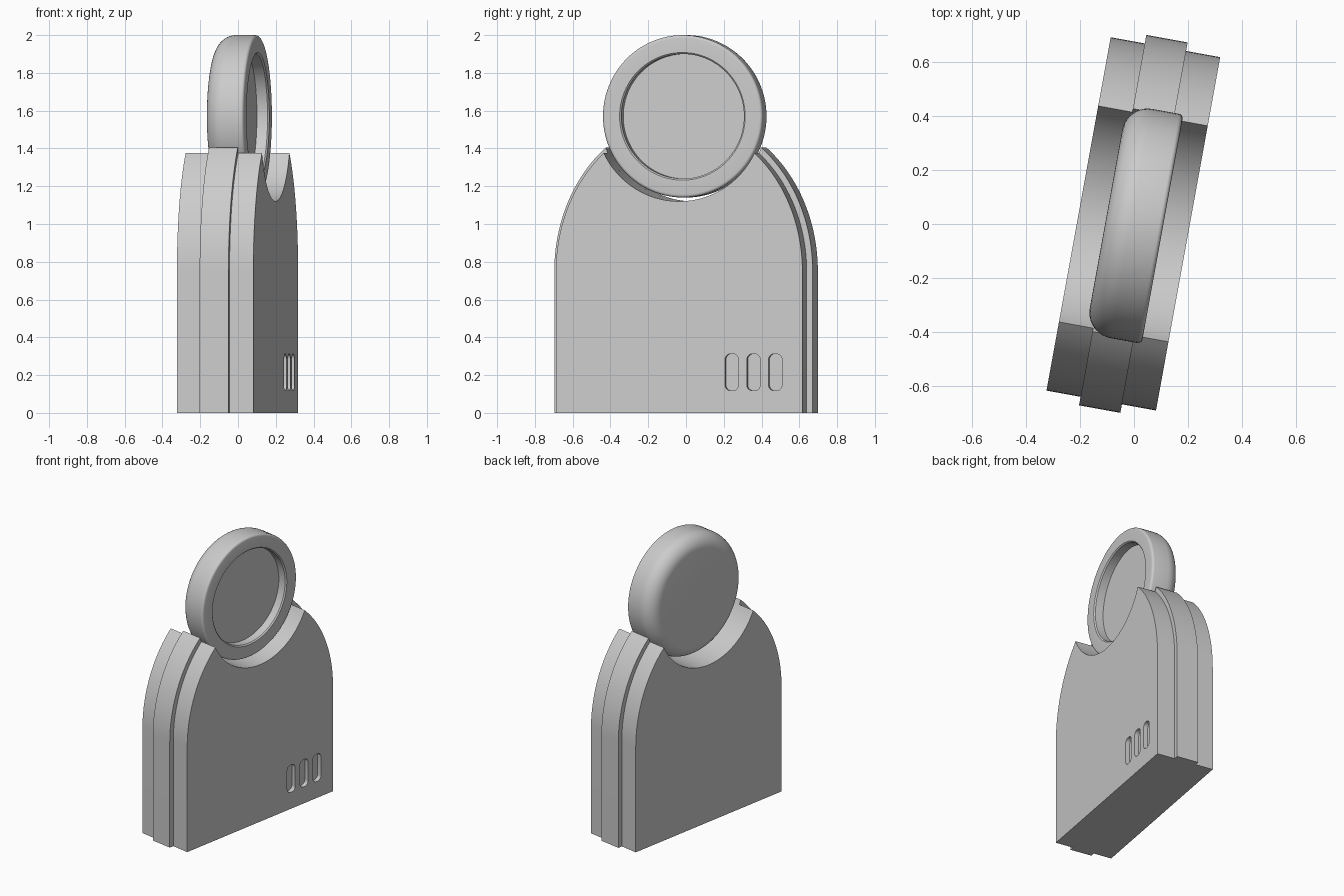
import bpy, bmesh
from math import sin, cos, pi, sqrt, radians
from mathutils import Matrix, Vector

if "Cube" in bpy.data.objects:
    bpy.data.objects.remove(bpy.data.objects["Cube"])

TURN = Matrix.Rotation(radians(-10.3), 4, 'Z')
HEAD_Z = 1.57
CUT_R = 0.45
SPRING = 0.75

grey = bpy.data.materials.new("plain_grey")
grey.use_nodes = True
grey.diffuse_color = (0.6, 0.6, 0.6, 1)
grey.node_tree.nodes["Principled BSDF"].inputs["Base Color"].default_value = (0.6, 0.6, 0.6, 1)


def finish(bm, name):
    bmesh.ops.recalc_face_normals(bm, faces=bm.faces)
    mesh = bpy.data.meshes.new(name)
    bm.to_mesh(mesh)
    bm.free()
    mesh.materials.append(grey)
    obj = bpy.data.objects.new(name, mesh)
    bpy.context.collection.objects.link(obj)
    obj.matrix_world = TURN
    return obj


def activate(obj):
    bpy.ops.object.select_all(action='DESELECT')
    obj.select_set(True)
    bpy.context.view_layer.objects.active = obj


def smooth(obj):
    activate(obj)
    bpy.ops.object.shade_smooth_by_angle(angle=radians(30))


def prism(name, outline, x0, x1):
    """Extrude a (y, z) outline between two x positions."""
    bm = bmesh.new()
    face = bm.faces.new([bm.verts.new((x0, y, z)) for y, z in outline])
    new = bmesh.ops.extrude_face_region(bm, geom=[face])["geom"]
    verts = [v for v in new if isinstance(v, bmesh.types.BMVert)]
    bmesh.ops.translate(bm, verts=verts, vec=(x1 - x0, 0, 0))
    return finish(bm, name)


def arch(half, rise):
    """Arched slab outline with a round bite for the disc."""
    tip = 0.0
    while True:     # walk up the shoulder until it meets the bite
        y, z = half * cos(tip), SPRING + rise * sin(tip)
        if y * y + (z - HEAD_Z) ** 2 <= CUT_R ** 2:
            break
        tip += 0.001
    side = [(half, 0)]
    side += [(half * cos(tip * i / 24), SPRING + rise * sin(tip * i / 24)) for i in range(25)]
    end = side[-1][0]
    a = sqrt(CUT_R ** 2 - end ** 2)
    start = Vector((end, -a)).angle_signed(Vector((0, -1)))
    start = abs(start)
    bite = [(CUT_R * sin(start * (1 - i / 24)), HEAD_Z - CUT_R * cos(start * (1 - i / 24)))
            for i in range(1, 25)]
    right = side + bite
    return right + [(-y, z) for y, z in reversed(right[:-1])]


# Body: a wider middle slab between two side slabs
middle = prism("middle_slab", arch(0.695, 0.82), -0.08, 0.075)
left = prism("plain_side_slab", arch(0.663, 0.79), -0.208, -0.08)
right = prism("vented_side_slab", arch(0.663, 0.79), 0.075, 0.203)


# Vents: three rounded slots sunk into one side
def slot(y, z, w, h, r):
    pts = []
    for k, (sy, sz) in enumerate(((1, 1), (-1, 1), (-1, -1), (1, -1))):
        for i in range(7):
            t = (k + i / 6) * pi / 2
            pts.append((y + sy * (w / 2 - r) + r * cos(t), z + sz * (h / 2 - r) + r * sin(t)))
    return pts


for i in range(3):
    cutter = prism("vent_cutter", slot(0.283 + 0.117 * i, 0.215, 0.072, 0.195, 0.03), 0.173, 0.25)
    cutter.hide_render = True
    mod = right.modifiers.new("vent", 'BOOLEAN')
    mod.object = cutter
    mod.operation = 'DIFFERENCE'
    mod.solver = 'EXACT'
    activate(right)
    bpy.ops.object.modifier_apply(modifier=mod.name)
    bpy.data.objects.remove(cutter)

# Disc: dished on one face, generously rounded on the other
R, BACK, FACE, ROUND, EDGE = 0.43, -0.105, 0.107, 0.095, 0.016
profile = [(BACK, 0)]
for i in range(11):
    t = i / 10 * pi / 2
    profile.append((BACK + ROUND * (1 - cos(t)), R - ROUND + ROUND * sin(t)))
for i in range(6):
    t = i / 5 * pi / 2
    profile.append((FACE - EDGE + EDGE * sin(t), R - EDGE + EDGE * cos(t)))
profile += [(FACE, 0.338), (FACE - 0.008, 0.33), (0.042, 0.33), (0.042, 0)]

bm = bmesh.new()
verts = [bm.verts.new((x, 0, HEAD_Z + r)) for x, r in profile]
edges = [bm.edges.new(pair) for pair in zip(verts, verts[1:])]
bmesh.ops.spin(bm, geom=verts + edges, cent=(0, 0, HEAD_Z), axis=(1, 0, 0),
               angle=2 * pi, steps=96)
bmesh.ops.remove_doubles(bm, verts=bm.verts, dist=0.0001)
disc = finish(bm, "dished_disc")

for obj in (middle, left, right, disc):
    smooth(obj)
